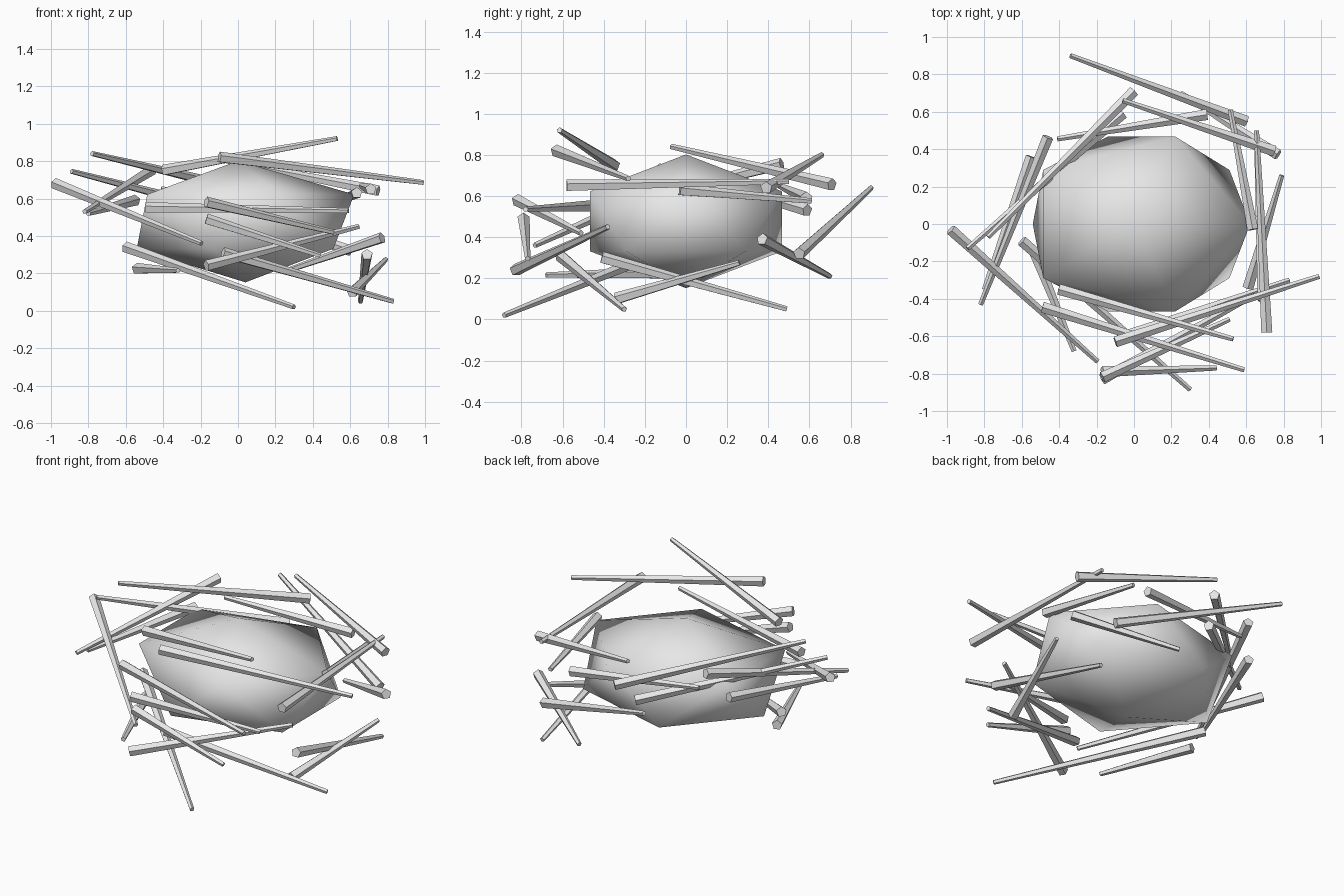
import bpy, bmesh, math
from mathutils import Vector

grey = bpy.data.materials.new("pale grey")
grey.diffuse_color = (0.8, 0.8, 0.8, 1)


def finish(bm, name, smooth):
    me = bpy.data.meshes.new(name)
    for f in bm.faces:
        f.smooth = smooth
    bm.to_mesh(me)
    bm.free()
    me.materials.append(grey)
    ob = bpy.data.objects.new(name, me)
    bpy.context.collection.objects.link(ob)
    return ob


# Central stone: a stretched, slightly lopsided icosahedron with smooth shading
bm = bmesh.new()
bmesh.ops.create_icosphere(bm, subdivisions=1, radius=1)
for v in bm.verts:
    x, y, z = v.co
    lean = -0.055 if (z > 0.4 and x < -0.1) else (-0.04 if z > 0.9 else 0)
    v.co = (0.04 + 0.65 * x + lean, 0.55 * y, 0.477 + 0.325 * z)
finish(bm, "stone_body", True)

# Sticks around the stone: thick end (x, y, z), thin end (x, y, z)
sticks = [
    # back
    (.60, .55, .32, -.34, .90, .64),
    (.77, .37, .39, .25, .70, .21),
    (.75, .39, .64, -.06, .66, .80),
    (.39, .585, .59, -.41, .455, .65),
    # right
    (.71, -.58, .65, .655, .50, .67),
    (.61, -.34, .10, .79, .26, .275),
    (.635, -.03, .63, .515, .61, .575),
    (.69, -.41, .30, .655, .49, .05),
    # left
    (0, .71, .655, -.78, -.07, .84),
    (-.06, .59, .53, -.89, -.13, .745),
    (-.46, .465, .755, -.82, -.43, .53),
    (-.55, .36, .59, -.80, -.35, .52),
    (-.98, -.03, .68, -.195, -.735, .36),
    (-.60, -.09, .34, .30, -.885, .02),
    (-.54, -.13, .225, -.32, -.68, .215),
    # front
    (-.10, -.63, .82, .99, -.28, .685),
    (-.40, -.35, .75, .53, -.615, .92),
    (-.49, -.445, .55, .59, -.78, .535),
    (-.17, -.83, .24, .645, -.38, .45),
    (-.17, -.79, .49, .44, -.77, .295),
    (-.17, -.82, .58, .51, -.51, .42),
    (-.08, -.61, .31, .83, -.30, .05),
]
for i, s in enumerate(sticks):
    a, b = Vector(s[:3]), Vector(s[3:])
    d = b - a
    bm = bmesh.new()
    bmesh.ops.create_cone(bm, cap_ends=True, segments=5, radius1=0.031,
                          radius2=0.014, depth=d.length)
    ob = finish(bm, f"stick_{i + 1}", False)
    ob.rotation_mode = 'QUATERNION'
    ob.rotation_quaternion = d.to_track_quat('Z', 'Y')
    ob.location = (a + b) / 2
